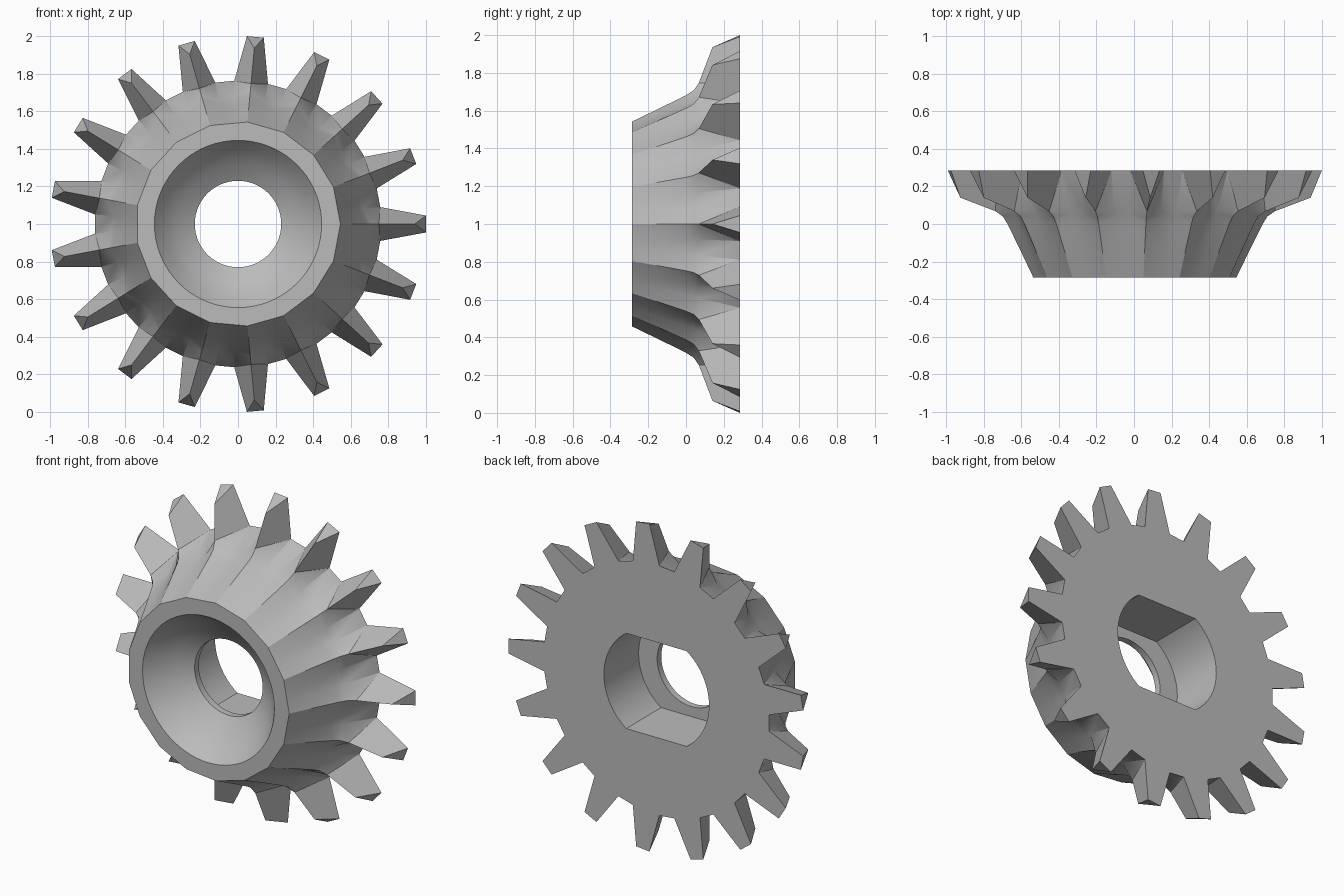
import bpy, bmesh, math
from mathutils import Vector

cube = bpy.data.objects.get("Cube")
if cube:
    bpy.data.objects.remove(cube, do_unlink=True)

TEETH = 17
HALF = 0.285          # half the thickness
SEG = 72              # bore segments

mat = bpy.data.materials.new("steel grey")
mat.use_nodes = True
GREY = (0.5, 0.5, 0.5, 1)
mat.diffuse_color = GREY
mat.node_tree.nodes["Principled BSDF"].inputs["Base Color"].default_value = GREY

bm = bmesh.new()


def point(i, r, y, t=0.0):
    """Point on tooth i: radius r, depth y, sideways offset t."""
    a = math.tau * i / TEETH
    return Vector((r * math.cos(a) - t * math.sin(a), y,
                   1 + r * math.sin(a) + t * math.cos(a)))


def edge_loop(verts):
    edges = []
    for a, b in zip(verts, verts[1:] + verts[:1]):
        edges.append(bm.edges.get((a, b)) or bm.edges.new((a, b)))
    return edges


# Tooth crest as (radius, depth), from the small end to the tip
crest = [(0.545, -HALF), (0.62, -0.13), (0.685, 0.0), (0.71, 0.04),
         (0.75, 0.068), (0.94, 0.14)]
ridges = [[bm.verts.new(point(i, r, y)) for r, y in crest] for i in range(TEETH)]
tips, roots, floors = [], [], []
for i in range(TEETH):
    tips.append({s: bm.verts.new(point(i, 1.0, HALF, s * 0.045)) for s in (-1, 1)})
    roots.append({s: bm.verts.new(point(i, 0.757, HALF, s * 0.09)) for s in (-1, 1)})
    # Valley floor lines run straight from the small end to the tooth root
    sides = {}
    for s in (-1, 1):
        start = point(i, *crest[0]).lerp(point(i + s, *crest[0]), 0.35)
        sides[s] = [bm.verts.new(start.lerp(roots[i][s].co, (y + HALF) / (2 * HALF)))
                    for r, y in crest[:-1]]
    floors.append(sides)

sharp = []
for i in range(TEETH):
    ridge, tip, root = ridges[i], tips[i], roots[i]
    knee, apex = ridge[-2], ridge[-1]
    for s in (-1, 1):
        floor = floors[i][s]
        for k in range(len(floor) - 1):
            bm.faces.new((ridge[k], ridge[k + 1], floor[k + 1], floor[k]))
        bm.faces.new((knee, root[s], floor[-1]))
        bm.faces.new((knee, apex, tip[s], root[s]))
    bm.faces.new((apex, tip[-1], tip[1]))
    sharp += [bm.edges.get(pair) for pair in zip(ridge, ridge[1:])]
    # Valley floor to the next tooth
    j = (i + 1) % TEETH
    left = floors[i][1] + [root[1]]
    right = floors[j][-1] + [roots[j][-1]]
    for k in range(len(left) - 1):
        bm.faces.new((left[k], left[k + 1], right[k + 1], right[k]))

# Bore: dished mouth, short round neck, ledge, then a hole with two flats
corner = 0.355 * math.sin(math.radians(55))


def bore_ring(r, y, flats=False):
    ring = []
    for k in range(SEG):
        a = math.tau * k / SEG
        rad = min(r, corner / max(abs(math.sin(a)), 1e-6)) if flats else r
        ring.append(bm.verts.new((rad * math.cos(a), y, 1 + rad * math.sin(a))))
    return ring


rings = [bore_ring(r, y) for r, y in
         [(0.445, -HALF), (0.395, -0.22), (0.32, -0.147), (0.23, -0.09), (0.23, -0.05)]]
rings += [bore_ring(0.355, y, True) for y in (-0.05, HALF)]
for a, b in zip(rings, rings[1:]):
    for k in range(SEG):
        n = (k + 1) % SEG
        bm.faces.new((a[k], a[n], b[n], b[k]))

# Flat front ring and flat toothed back
front, back = [], []
for i in range(TEETH):
    front += [floors[i][-1][0], ridges[i][0], floors[i][1][0]]
    back += [roots[i][-1], tips[i][-1], tips[i][1], roots[i][1]]
for outer, inner, ny in ((front, rings[0], -1), (back, rings[-1], 1)):
    bmesh.ops.triangle_fill(bm, edges=edge_loop(outer) + edge_loop(inner),
                            use_beauty=True, normal=(0, ny, 0))

bmesh.ops.recalc_face_normals(bm, faces=bm.faces[:])
for e in sharp:
    e.smooth = False

mesh = bpy.data.meshes.new("bevel_gear")
bm.to_mesh(mesh)
bm.free()
gear = bpy.data.objects.new("bevel_gear", mesh)
bpy.context.collection.objects.link(gear)
mesh.materials.append(mat)

bpy.ops.object.select_all(action='DESELECT')
gear.select_set(True)
bpy.context.view_layer.objects.active = gear
bpy.ops.object.shade_smooth_by_angle(angle=math.radians(30), keep_sharp_edges=True)
